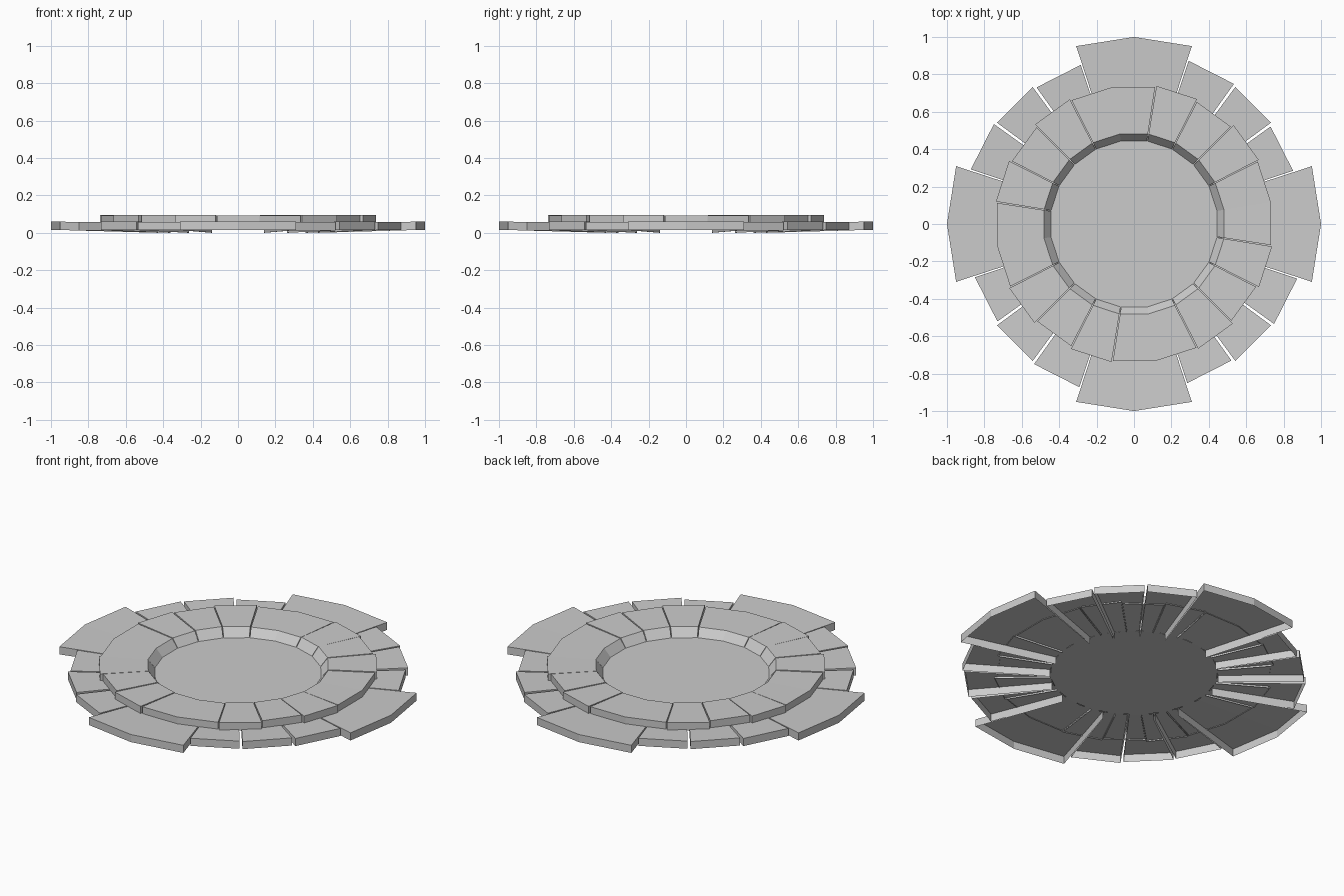
import bpy, bmesh
from math import radians, cos, sin

if "Cube" in bpy.data.objects:
    bpy.data.objects.remove(bpy.data.objects["Cube"])

STEP = 18  # the rings follow 20-sided polygons


def polar(r, deg, z):
    a = radians(deg)
    return (r * cos(a), r * sin(a), z)


def sector(name, angles, profile, skirt, gap=0.25):
    """Open-bottomed slab: profile (r, z) swept over angles, with
    side walls down to the skirt heights and an outer wall."""
    angles = list(angles)
    angles[0] += gap
    angles[-1] -= gap
    bm = bmesh.new()
    top = [[bm.verts.new(polar(r, a, z)) for r, z in profile] for a in angles]
    n = len(profile)
    for c0, c1 in zip(top, top[1:]):
        for i in range(n - 1):
            bm.faces.new((c0[i], c0[i + 1], c1[i + 1], c1[i]))
    low = [bm.verts.new(polar(profile[-1][0], a, skirt[1])) for a in angles]
    for i in range(len(angles) - 1):
        bm.faces.new((top[i][-1], low[i], low[i + 1], top[i + 1][-1]))
    r_in = profile[0][0]
    for i, flip in ((0, False), (-1, True)):
        inner = bm.verts.new(polar(r_in, angles[i], skirt[0]))
        wall = top[i] + [low[i], inner]
        bm.faces.new(wall if flip else wall[::-1])
    me = bpy.data.meshes.new(name)
    bm.to_mesh(me)
    bm.free()
    ob = bpy.data.objects.new(name, me)
    bpy.context.collection.objects.link(ob)


def base_slab(name, angles, r_out, z_out, gap):
    sector(name, angles, [(0.45, 0.042), (r_out, z_out)],
           (0.0, z_out - 0.045), gap)


def rim_block(name, angles, r_out, z_top):
    sector(name, angles, [(0.449, 0.042), (0.487, z_top - 0.004), (r_out, z_top)],
           (0.034, 0.047), 0.25)


# Each quarter: one wide slab and three narrow ones, on both rings
narrow_base = [(0.92, 0.059), (0.911, 0.061), (0.897, 0.057)]
narrow_rim = [(0.748, 0.094), (0.734, 0.096), (0.75, 0.095)]
for q in range(4):
    t = -90 * q
    base_slab(f"wide_base_slab_{q}", (t + 72, t + 90, t + 108), 1.0, 0.06, 0.0)
    rim_block(f"wide_rim_block_{q}", (t + 81, t + 99, t + 117), 0.741, 0.092)
    for k in range(3):
        b = t + 72 - STEP * k
        base_slab(f"narrow_base_slab_{q}_{k}", (b - STEP, b), *narrow_base[k], 0.5)
        c = t + 81 - STEP * k
        rim_block(f"narrow_rim_block_{q}_{k}", (c - STEP, c), *narrow_rim[k])

# Central sunken floor
bm = bmesh.new()
bm.faces.new([bm.verts.new(polar(0.45, 9 + STEP * i, 0.042)) for i in range(20)])
me = bpy.data.meshes.new("centre_floor")
bm.to_mesh(me)
bm.free()
bpy.context.collection.objects.link(bpy.data.objects.new("centre_floor", me))
